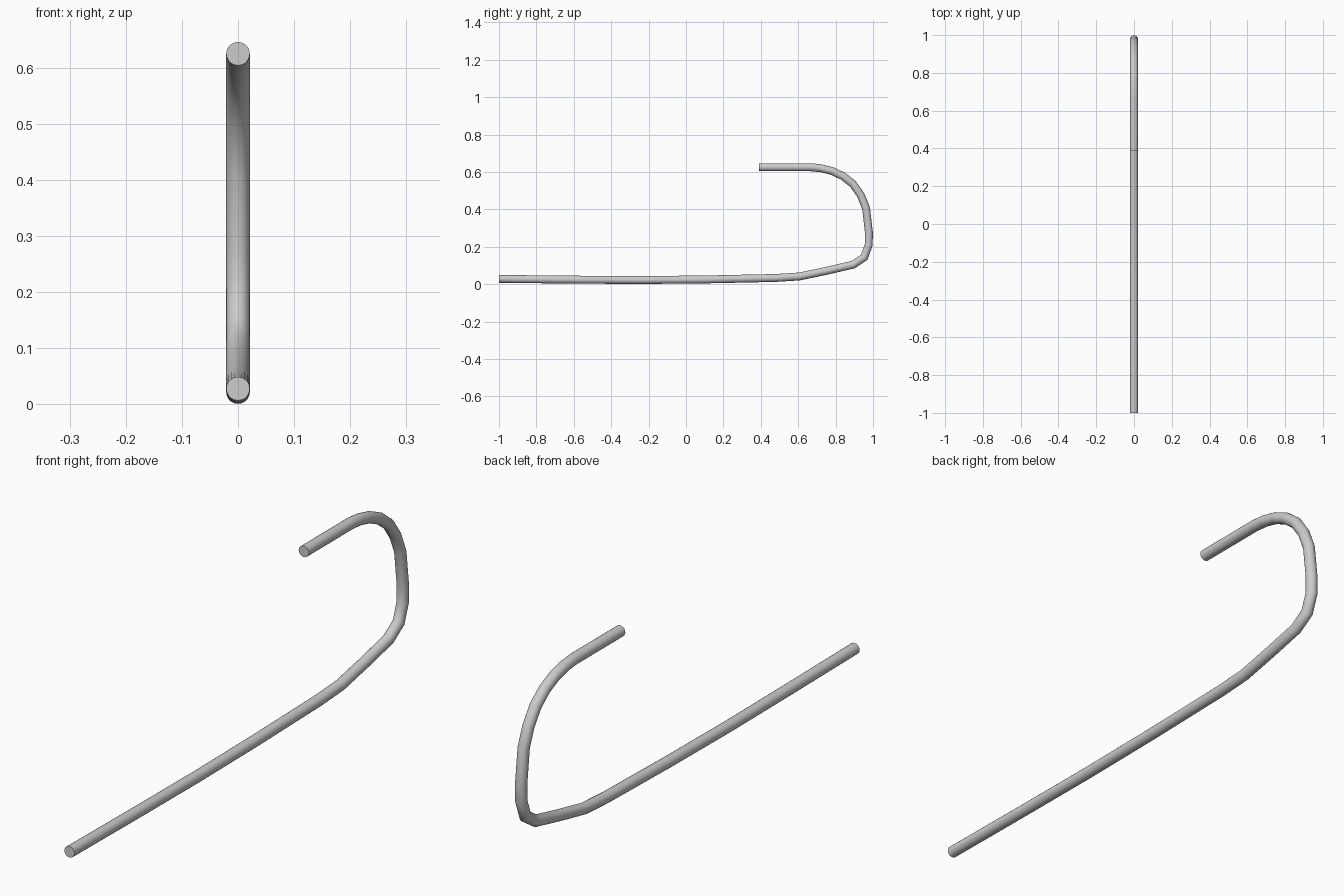
import bpy, bmesh, math
from mathutils import Vector

if "Cube" in bpy.data.objects:
    bpy.data.objects.remove(bpy.data.objects["Cube"])

RADIUS, SIDES = 0.021, 20

# Centre line of the bent rod in the side plane (y, z)
path = [(-1.0, 0.028), (-0.6, 0.024), (-0.25, 0.022), (0.1, 0.025),
        (0.48, 0.033), (0.607, 0.041), (0.75, 0.071), (0.893, 0.104),
        (0.953, 0.144), (0.977, 0.21), (0.978, 0.275), (0.963, 0.405),
        (0.935, 0.475), (0.893, 0.535), (0.84, 0.577), (0.78, 0.605),
        (0.72, 0.62), (0.665, 0.625), (0.39, 0.625)]
pts = [Vector((0, y, z)) for y, z in path]

bm = bmesh.new()
rings = []
# Mitred circular section at every bend
for i, p in enumerate(pts):
    a = (p - pts[i - 1]).normalized() if i else (pts[1] - p).normalized()
    b = (pts[i + 1] - p).normalized() if i < len(pts) - 1 else a
    t = (a + b).normalized()
    side = Vector((0, -t.z, t.y)) / t.dot(a)
    rings.append([bm.verts.new(p + RADIUS * (Vector((math.cos(k), 0, 0)) + side * math.sin(k)))
                  for k in (2 * math.pi * s / SIDES for s in range(SIDES))])

# Skin between sections, then end caps
for r, q in zip(rings, rings[1:]):
    for s in range(SIDES):
        n = (s + 1) % SIDES
        bm.faces.new((r[s], r[n], q[n], q[s]))
bm.faces.new(rings[0])
bm.faces.new(rings[-1])
bmesh.ops.recalc_face_normals(bm, faces=bm.faces)

mesh = bpy.data.meshes.new("bent_rod")
bm.to_mesh(mesh)
bm.free()
rod = bpy.data.objects.new("bent_rod", mesh)
bpy.context.collection.objects.link(rod)
bpy.context.view_layer.objects.active = rod
rod.select_set(True)
bpy.ops.object.shade_smooth_by_angle(angle=math.radians(40))
